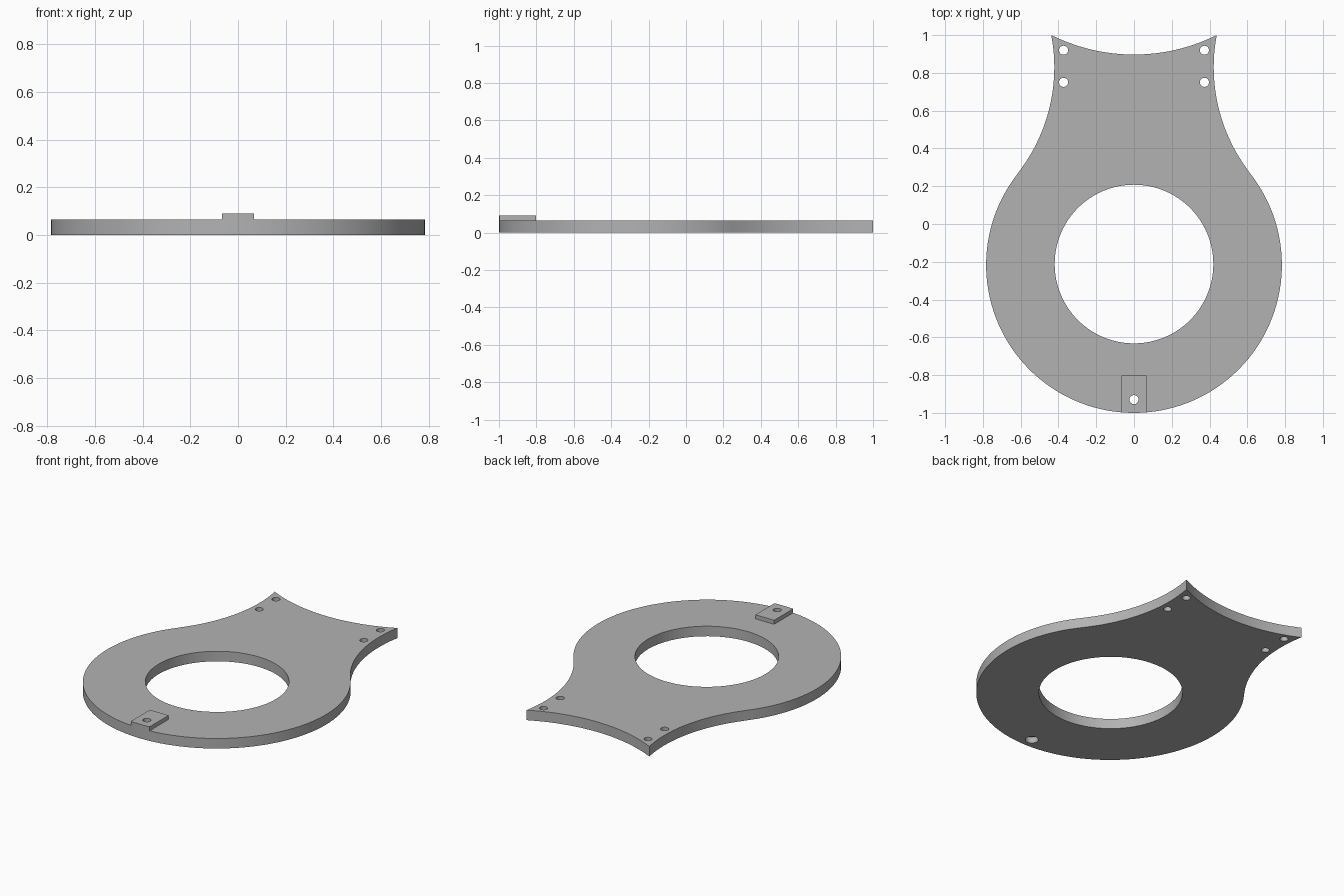
import bpy, bmesh, math

if "Cube" in bpy.data.objects:
    bpy.data.objects.remove(bpy.data.objects["Cube"])

T, TAB_TOP = 0.065, 0.091        # plate thickness, tab height
CY, R = -0.217, 0.783            # ring centre and outer radius
SX, SY, SR = 1.332, 0.83, 0.91   # concave side arc
TOP_Y, TOP_R = 1.876, 0.979      # concave end arc

grey = bpy.data.materials.new("grey")
grey.diffuse_color = (0.45, 0.45, 0.45, 1)
grey.use_nodes = True
grey.node_tree.nodes["Principled BSDF"].inputs["Base Color"].default_value = grey.diffuse_color


def arc(cx, cy, r, a0, a1, n):
    return [(cx + r * math.cos(a0 + (a1 - a0) * i / n),
             cy + r * math.sin(a0 + (a1 - a0) * i / n)) for i in range(n + 1)]


def prism(name, pts, z0, z1):
    bm = bmesh.new()
    base = bm.faces.new([bm.verts.new((x, y, z0)) for x, y in pts])
    ext = bmesh.ops.extrude_face_region(bm, geom=[base])
    bmesh.ops.translate(bm, vec=(0, 0, z1 - z0),
                        verts=[v for v in ext["geom"] if isinstance(v, bmesh.types.BMVert)])
    bmesh.ops.recalc_face_normals(bm, faces=bm.faces)
    mesh = bpy.data.meshes.new(name)
    bm.to_mesh(mesh)
    bm.free()
    mesh.materials.append(grey)
    ob = bpy.data.objects.new(name, mesh)
    bpy.context.collection.objects.link(ob)
    return ob


def drill(ob, x, y, r, z0, z1, n=32):
    cutter = prism("cutter", arc(x, y, r, 0, math.tau, n)[:-1], z0, z1)
    cutter.hide_render = True
    mod = ob.modifiers.new("hole", "BOOLEAN")
    mod.operation, mod.solver, mod.object = "DIFFERENCE", "EXACT", cutter
    bpy.context.view_layer.objects.active = ob
    bpy.ops.object.modifier_apply(modifier=mod.name)
    bpy.data.objects.remove(cutter)


# Plate outline: right half from bottom to top, then mirrored
tangent = math.atan2(SY - CY, SX)
tip = math.pi - math.asin((1.0 - SY) / SR)
half = arc(0, CY, R, -math.pi / 2, tangent, 48)
half += arc(SX, SY, SR, tangent + math.pi, tip, 24)[1:]
sweep = math.asin(half[-1][0] / TOP_R)
half += arc(0, TOP_Y, TOP_R, -math.pi / 2 + sweep, -math.pi / 2, 14)[1:]
outline = half + [(-x, y) for x, y in reversed(half[1:-1])]
plate = prism("plate", outline, 0, T)

# Raised tab whose outer end follows the rim
a = math.asin(0.067 / R)
rim = arc(0, CY, R, -math.pi / 2 - a, -math.pi / 2 + a, 6)
tab = prism("raised_tab", rim + [(0.067, -0.803), (-0.067, -0.803)], T, TAB_TOP)

# Centre opening, corner screw holes, tab hole with recess underneath
drill(plate, 0, -0.212, 0.42, -0.1, 0.2, 96)
for x in (-0.373, 0.373):
    for y in (0.75, 0.92):
        drill(plate, x, y, 0.024, -0.1, 0.2)
for part in (plate, tab):
    drill(part, 0, -0.93, 0.024, -0.1, 0.2)
drill(plate, 0, -0.93, 0.038, -0.1, 0.04)

# Smooth curved walls, keep sharp edges
for ob in (plate, tab):
    bpy.ops.object.select_all(action="DESELECT")
    ob.select_set(True)
    bpy.context.view_layer.objects.active = ob
    bpy.ops.object.shade_smooth_by_angle(angle=math.radians(30))
